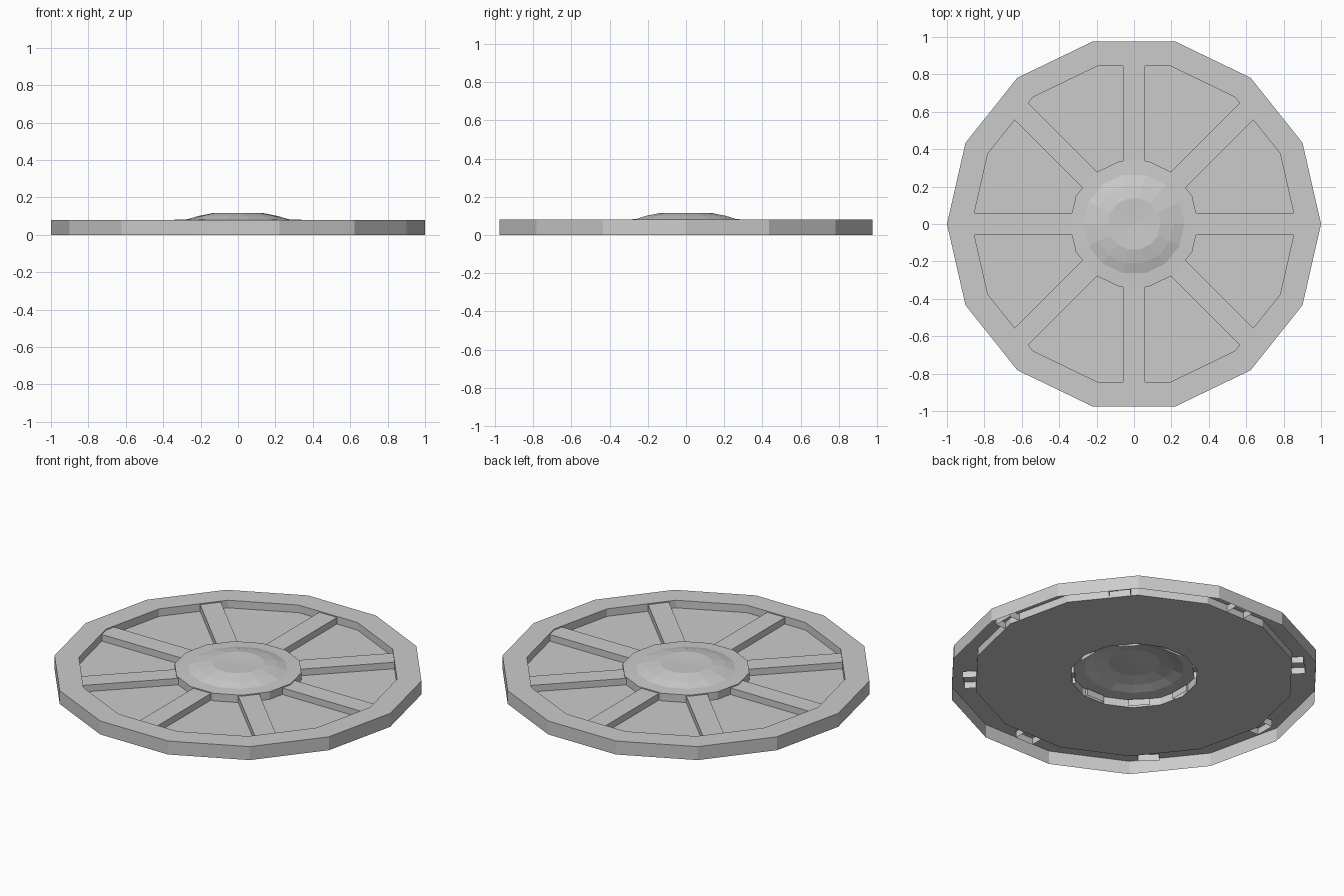
import bpy, bmesh
from math import cos, sin, pi

if "Cube" in bpy.data.objects:
    bpy.data.objects.remove(bpy.data.objects["Cube"])

SIDES = 14
FLOOR = 0.035


def finish(bm, name):
    mesh = bpy.data.meshes.new(name)
    bm.to_mesh(mesh)
    bm.free()
    obj = bpy.data.objects.new(name, mesh)
    bpy.context.collection.objects.link(obj)
    return obj


def lathe(name, profile):
    """Revolve (radius, z) points, listed from outside in, as an open flat-faced sheet."""
    bm = bmesh.new()
    rings = []
    for r, z in profile:
        if r == 0:
            rings.append([bm.verts.new((0, 0, z))] * SIDES)
        else:
            rings.append([bm.verts.new((r * cos(2 * pi * i / SIDES),
                                        r * sin(2 * pi * i / SIDES), z))
                          for i in range(SIDES)])
    for a, b in zip(rings, rings[1:]):
        for i in range(SIDES):
            j = (i + 1) % SIDES
            corners = [a[i], a[j], b[j], b[i]]
            bm.faces.new(list(dict.fromkeys(corners)))
    return finish(bm, name)


def spoke(name, angle, r0, r1, half, z0, z1):
    """Raised bar, open underneath."""
    bm = bmesh.new()
    c, s = cos(angle), sin(angle)
    flat = [(r0, -half), (r1, -half), (r1, half), (r0, half)]
    low, high = [[bm.verts.new((x * c - y * s, x * s + y * c, z)) for x, y in flat]
                 for z in (z0, z1)]
    bm.faces.new(high)
    for i in range(4):
        j = (i + 1) % 4
        bm.faces.new([low[i], low[j], high[j], high[i]])
    return finish(bm, name)


# Outer rim, hollow underneath
lathe("rim", [(1.0, 0), (1.0, 0.08), (0.867, 0.08), (0.867, FLOOR)])

# Recessed floor between rim and hub
lathe("floor_plate", [(0.867, FLOOR), (0.345, FLOOR)])

# Hub with shallow dome and slightly dished centre
lathe("hub", [(0.345, FLOOR), (0.345, 0.08), (0.27, 0.083),
              (0.215, 0.1), (0.14, 0.115), (0, 0.109)])

# Eight spokes poking slightly into rim and hub
for k in range(8):
    spoke(f"spoke_{k + 1}", k * pi / 4, 0.32, 0.92, 0.058, FLOOR, 0.074)
